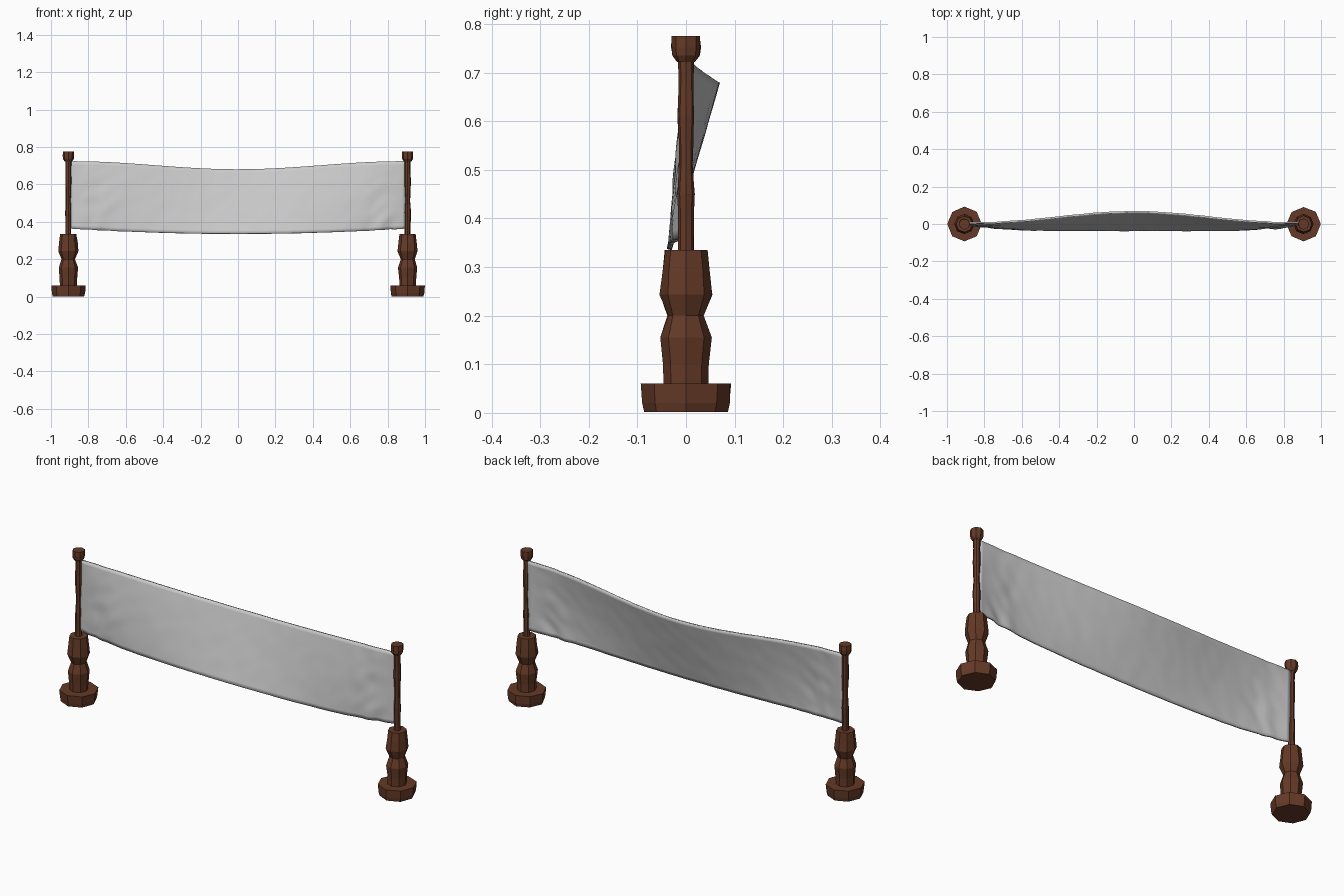
import bpy, bmesh, math, random
from mathutils import Vector, noise

if "Cube" in bpy.data.objects:
    bpy.data.objects.remove(bpy.data.objects["Cube"])

random.seed(4)
wood = bpy.data.materials.new("dark_wood")
wood.diffuse_color = (0.13, 0.042, 0.02, 1)
wood.use_nodes = True
wood.node_tree.nodes["Principled BSDF"].inputs["Base Color"].default_value = wood.diffuse_color


def finish(name, bm, material=None):
    bmesh.ops.recalc_face_normals(bm, faces=bm.faces)
    mesh = bpy.data.meshes.new(name)
    bm.to_mesh(mesh)
    bm.free()
    obj = bpy.data.objects.new(name, mesh)
    bpy.context.collection.objects.link(obj)
    if material:
        mesh.materials.append(material)
    return obj


def lathe(name, profile, cx, sides=8, jitter=0.0):
    """Closed faceted turning from (radius, height) pairs."""
    bm = bmesh.new()
    rings = []
    for r, z in profile:
        ring = []
        for i in range(sides):
            a = 2 * math.pi * i / sides
            rr = r + random.uniform(-jitter, jitter)
            ring.append(bm.verts.new((cx + rr * math.cos(a), rr * math.sin(a), z)))
        rings.append(ring)
    for low, high in zip(rings, rings[1:]):
        for i in range(sides):
            j = (i + 1) % sides
            bm.faces.new((low[i], low[j], high[j], high[i]))
    bm.faces.new(rings[0][::-1])
    bm.faces.new(rings[-1])
    return finish(name, bm, wood)


# Turned posts: foot, carved lower column, slim pole and knob
foot = [(0.085, 0.002), (0.089, 0.02), (0.092, 0.06)]
column = [(0.045, 0.055), (0.046, 0.10), (0.052, 0.155), (0.037, 0.20),
          (0.054, 0.243), (0.049, 0.29), (0.043, 0.335)]
pole = [(0.016, 0.33), (0.016, 0.40), (0.0175, 0.45), (0.014, 0.51),
        (0.0145, 0.56), (0.017, 0.61), (0.0155, 0.68), (0.016, 0.73)]
knob = [(0.019, 0.722), (0.028, 0.735), (0.030, 0.752), (0.029, 0.775)]
for side, cx in (("left", -0.907), ("right", 0.907)):
    lathe(side + "_foot", foot, cx, jitter=0.0015)
    lathe(side + "_column", column, cx, jitter=0.0015)
    lathe(side + "_pole", pole, cx, jitter=0.001)
    lathe(side + "_knob", knob, cx, jitter=0.001)


# Hanging cloth: sagging, twisted at mid span, creased near the lower corners
def cloth_point(u, v):
    x = 0.897 * u
    c = 0.5 + 0.5 * math.cos(math.pi * u)
    top_z = 0.724 - 0.044 * c
    bottom_z = 0.364 - 0.028 * (1 - u * u)
    top_y = 0.006 + 0.059 * c ** 1.2
    bottom_y = -0.034 * (1 - abs(u) ** 5)
    y = bottom_y + (top_y - bottom_y) * v
    y -= 0.045 * v * (1 - v) * (1 - c) * (1 - u ** 6)
    z = bottom_z + (top_z - bottom_z) * v
    # creases fade out towards the middle and at the posts
    corner = math.exp(-((abs(u) - 0.86) / 0.11) ** 2) * (1 - 0.75 * v)
    amount = (0.0015 + 0.011 * corner) * (1 - abs(u) ** 12)
    y += amount * noise.noise(Vector((x * 16 - z * 7, z * 13, 2.3)))
    z += 0.4 * amount * noise.noise(Vector((x * 18, z * 14, 7.1))) * (1 - v)
    return x, y, z


NU, NV = 90, 20
bm = bmesh.new()
grid = [[bm.verts.new(cloth_point(2 * i / NU - 1, j / NV)) for j in range(NV + 1)]
        for i in range(NU + 1)]
for i in range(NU):
    for j in range(NV):
        bm.faces.new((grid[i][j], grid[i + 1][j], grid[i + 1][j + 1], grid[i][j + 1]))
cloth = finish("cloth_banner", bm)
thick = cloth.modifiers.new("thickness", 'SOLIDIFY')
thick.thickness = 0.009
thick.offset = 0
bpy.context.view_layer.objects.active = cloth
cloth.select_set(True)
bpy.ops.object.shade_smooth_by_angle(angle=math.radians(35))
